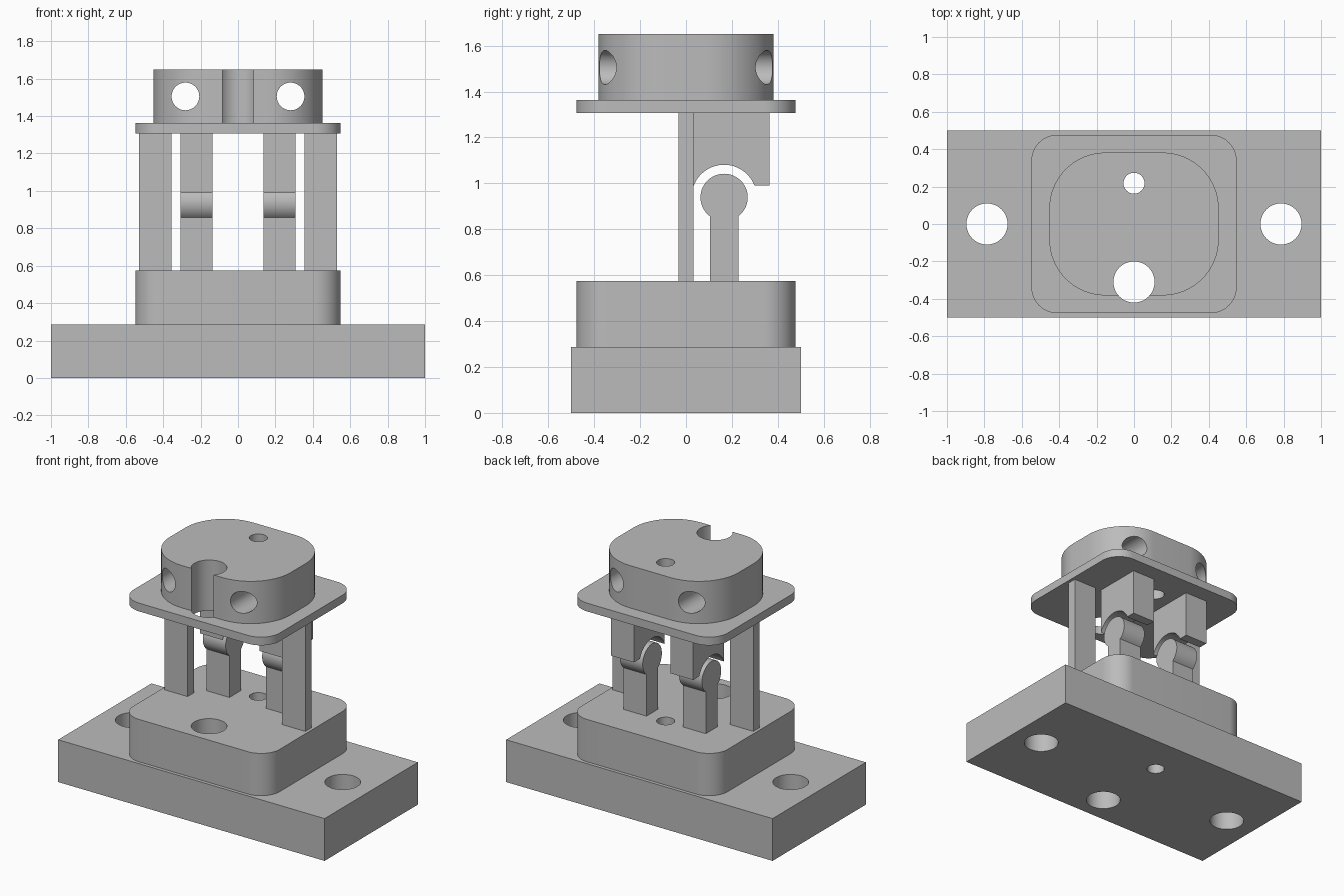
import bpy, bmesh
from math import sin, cos, asin, acos, pi
from mathutils import Matrix, Vector

cube = bpy.data.objects.get("Cube")
if cube:
    bpy.data.objects.remove(cube, do_unlink=True)

grey = bpy.data.materials.new("plain grey")
grey.use_nodes = True
grey.diffuse_color = (0.5, 0.5, 0.5, 1)
grey.node_tree.nodes["Principled BSDF"].inputs["Base Color"].default_value = (0.5, 0.5, 0.5, 1)

# Key heights and pivot of the contact joint
BASE_TOP, BLOCK_TOP, PLATE_LOW, PLATE_TOP, HEAD_TOP = 0.287, 0.574, 1.307, 1.363, 1.65
PIVOT_Y, PIVOT_Z = 0.166, 0.939


def arc(cx, cy, r, a0, a1, steps):
    return [(cx + r * cos(a0 + (a1 - a0) * i / steps),
             cy + r * sin(a0 + (a1 - a0) * i / steps)) for i in range(steps + 1)]


def rounded_rect(hx, hy, r):
    pts = []
    for k, (sx, sy) in enumerate([(1, 1), (-1, 1), (-1, -1), (1, -1)]):
        pts += arc(sx * (hx - r), sy * (hy - r), r, k * pi / 2, (k + 1) * pi / 2, 16)
    return pts


def prism(name, outline, low, high, along="z"):
    """Extrude a closed outline; along x the outline is (y, z), along z it is (x, y)."""
    place = (lambda p, h: (h, *p)) if along == "x" else (lambda p, h: (*p, h))
    bm = bmesh.new()
    face = bm.faces.new([bm.verts.new(place(p, low)) for p in outline])
    top = bmesh.ops.extrude_face_region(bm, geom=[face])["geom"]
    shift = Vector(place((0, 0), high - low))
    bmesh.ops.translate(bm, vec=shift, verts=[v for v in top if isinstance(v, bmesh.types.BMVert)])
    bmesh.ops.recalc_face_normals(bm, faces=bm.faces)
    return finish(name, bm)


def finish(name, bm):
    mesh = bpy.data.meshes.new(name)
    bm.to_mesh(mesh)
    bm.free()
    mesh.materials.append(grey)
    obj = bpy.data.objects.new(name, mesh)
    bpy.context.collection.objects.link(obj)
    return obj


def activate(obj):
    bpy.ops.object.select_all(action="DESELECT")
    obj.select_set(True)
    bpy.context.view_layer.objects.active = obj


def drill(obj, center, r, axis="Z"):
    """Cut a round through hole."""
    bm = bmesh.new()
    turn = Matrix.Rotation(pi / 2, 4, "X") if axis == "Y" else Matrix()
    bmesh.ops.create_cone(bm, cap_ends=True, segments=48, radius1=r, radius2=r, depth=5,
                          matrix=Matrix.Translation(center) @ turn)
    cutter = finish("hole_cutter", bm)
    cutter.hide_render = True
    activate(obj)
    mod = obj.modifiers.new("hole", "BOOLEAN")
    mod.operation, mod.solver, mod.object = "DIFFERENCE", "EXACT", cutter
    bpy.ops.object.modifier_apply(modifier=mod.name)
    bpy.data.objects.remove(cutter, do_unlink=True)


def smooth(obj):
    activate(obj)
    bpy.ops.object.shade_smooth_by_angle(angle=0.5)


# Stacked bodies
base = prism("base", [(-1, -0.5), (1, -0.5), (1, 0.5), (-1, 0.5)], 0, BASE_TOP)
block = prism("lower_block", rounded_rect(0.549, 0.477, 0.14), BASE_TOP, BLOCK_TOP)
plate = prism("upper_plate", rounded_rect(0.549, 0.477, 0.14), PLATE_LOW, PLATE_TOP)
head = prism("head", rounded_rect(0.453, 0.382, 0.3), PLATE_TOP, HEAD_TOP)

# Vertical holes through the whole stack
for body in (base, block, plate, head):
    drill(body, (0, 0.218, 0), 0.056)
    drill(body, (0, -0.31, 0), 0.11)

# Mounting holes and head cross holes
for side in (-1, 1):
    drill(base, (side * 0.786, 0, 0), 0.11)
    drill(head, (side * 0.281, 0, 1.505), 0.074, "Y")

for body in (base, block, plate, head):
    smooth(body)

# Outlines seen from the side: post, round-topped pin, hook with a round recess
post = [(-0.033, BLOCK_TOP), (0.033, BLOCK_TOP), (0.033, PLATE_LOW), (-0.033, PLATE_LOW)]
half, ball, recess, hook_low = 0.062, 0.103, 0.142, 0.99
neck = acos(half / ball)
pin = [(PIVOT_Y - half, BLOCK_TOP), (PIVOT_Y + half, BLOCK_TOP)]
pin += arc(PIVOT_Y, PIVOT_Z, ball, -neck, pi + neck, 40)
lip = asin((hook_low - PIVOT_Z) / recess)
hook = [(0.033, PLATE_LOW), (0.363, PLATE_LOW), (0.363, hook_low)]
hook += arc(PIVOT_Y, PIVOT_Z, recess, lip, pi - lip, 32)

for side, label in ((1, "left"), (-1, "right")):
    for name, outline, inner, outer in (("post", post, 0.355, 0.528),
                                        ("pin", pin, 0.137, 0.308),
                                        ("hook", hook, 0.137, 0.308)):
        low, high = sorted((side * inner, side * outer))
        smooth(prism(f"{label}_{name}", outline, low, high, "x"))
